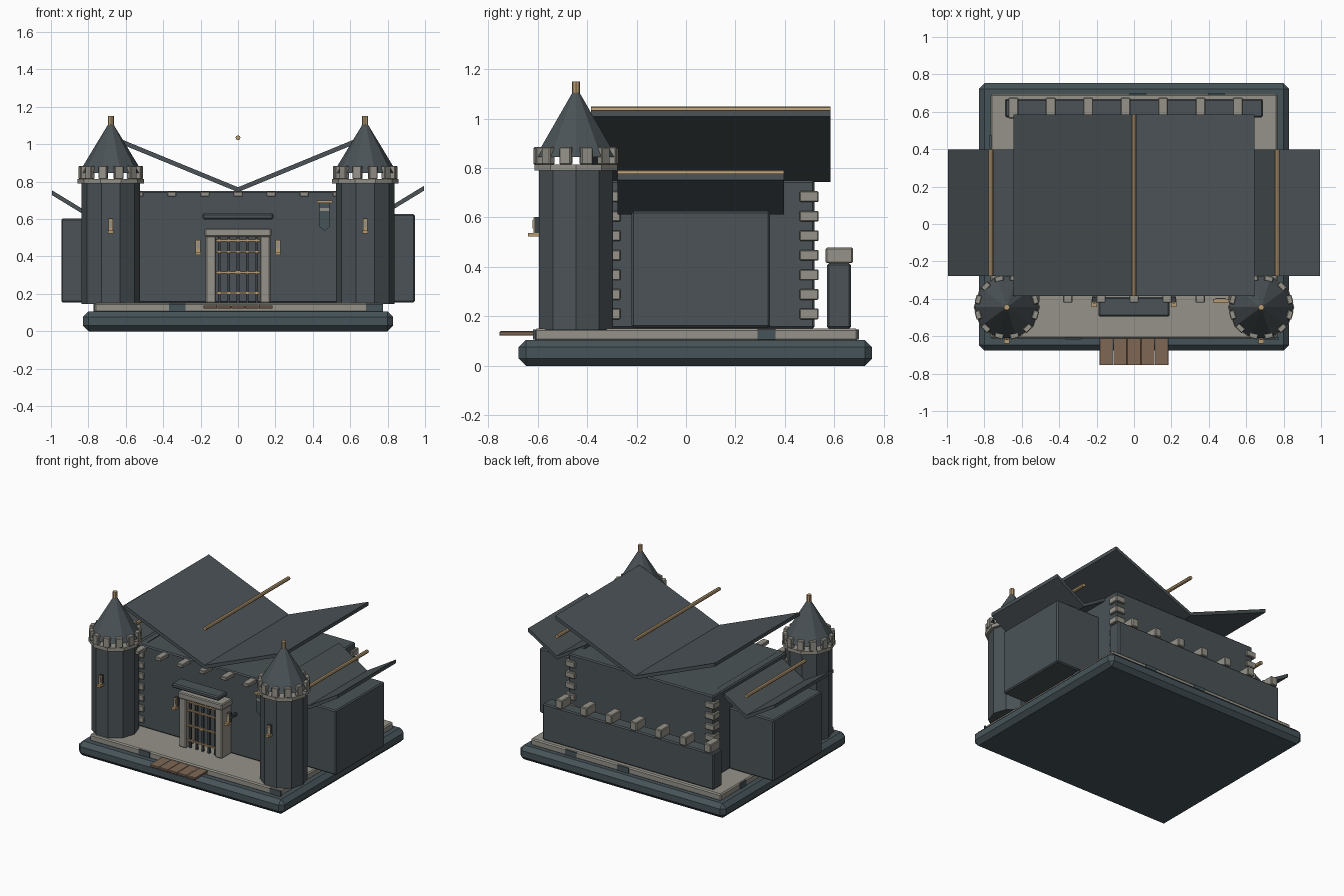
import bpy, bmesh, math
from mathutils import Matrix

old = bpy.data.objects.get("Cube")
if old:
    bpy.data.objects.remove(old, do_unlink=True)


def material(name, r, g, b):
    m = bpy.data.materials.new(name)
    m.use_nodes = True
    m.diffuse_color = (r, g, b, 1)
    m.node_tree.nodes["Principled BSDF"].inputs["Base Color"].default_value = (r, g, b, 1)
    return m


SLATE = material("slate", .07, .086, .094)
BASE = material("blue_slate", .062, .088, .1)
STONE = material("pale_stone", .3, .29, .25)
GOLD = material("tan_metal", .48, .33, .17)
WOOD = material("brown_wood", .21, .135, .088)
IRON = material("dark_iron", .045, .052, .058)


def finish(name, bm, mat, bevel=0):
    mesh = bpy.data.meshes.new(name)
    bm.to_mesh(mesh)
    bm.free()
    mesh.materials.append(mat)
    ob = bpy.data.objects.new(name, mesh)
    bpy.context.collection.objects.link(ob)
    if bevel:
        mod = ob.modifiers.new("edge_bevel", 'BEVEL')
        mod.width = bevel
        mod.segments = 1
    return ob


def add_box(bm, x, y, z):
    """Add a box spanning the ranges x, y and z."""
    spans = (x, y, z)
    size = Matrix.Diagonal([b - a for a, b in spans] + [1])
    centre = Matrix.Translation([(a + b) / 2 for a, b in spans])
    bmesh.ops.create_cube(bm, size=1, matrix=centre @ size)


def boxes(name, spans, mat, bevel=0):
    bm = bmesh.new()
    for s in spans:
        add_box(bm, *s)
    return finish(name, bm, mat, bevel)


def around(c, half):
    return (c - half, c + half)


def prism(name, x, y, z, r1, r2, sides, mat, bevel=0):
    bm = bmesh.new()
    place = Matrix.Translation((x, y, (z[0] + z[1]) / 2)) @ Matrix.Rotation(math.pi / 2, 4, 'Z')
    bmesh.ops.create_cone(bm, cap_ends=True, segments=sides, radius1=r1, radius2=r2,
                          depth=z[1] - z[0], matrix=place)
    return finish(name, bm, mat, bevel)


def valley_roof(name, x, z, half, rise, y, thick=.026):
    """Two sloping slabs that meet in a valley at x."""
    bm = bmesh.new()
    profile = [(-half, z + rise), (0, z), (half, z + rise)]
    low = [bm.verts.new((x + px, y[0], pz - thick)) for px, pz in profile]
    high = [bm.verts.new((x + px, y[0], pz)) for px, pz in profile]
    faces = [bm.faces.new((low[i], low[i + 1], high[i + 1], high[i])) for i in (0, 1)]
    ext = bmesh.ops.extrude_face_region(bm, geom=faces, use_keep_orig=True)
    moved = [v for v in ext["geom"] if isinstance(v, bmesh.types.BMVert)]
    bmesh.ops.translate(bm, verts=moved, vec=(0, y[1] - y[0], 0))
    bmesh.ops.recalc_face_normals(bm, faces=bm.faces)
    return finish(name, bm, SLATE)


def ridge(name, x, y, z):
    bm = bmesh.new()
    place = Matrix.Translation((x, sum(y) / 2, z)) @ Matrix.Rotation(math.pi / 2, 4, 'X')
    bmesh.ops.create_cone(bm, cap_ends=True, segments=8, radius1=.013, radius2=.013,
                          depth=y[1] - y[0], matrix=place)
    finish(name, bm, GOLD)


# Foundation and courtyard paving
boxes("foundation", [((-.83, .83), (-.677, .753), (0, .105))], BASE, .03)
boxes("paving", [((-.767, .767), (-.613, .695), (.1, .15))], STONE, .008)
patches = [(around(x, .045), around(y, .006), (.107, .146))
           for x, y in ((-.325, -.612), (.73, -.612), (.02, .694), (.44, .694))]
patches += [(around(x, .006), around(y, .036), (.107, .146))
            for x, y in ((.766, .325), (-.766, .44))]
boxes("dark_paving_stones", patches, BASE)

# Main hall with corner stones and front corbels
boxes("hall", [((-.585, .585), (-.325, .52), (.15, .75))], SLATE, .008)
quoins = [(around(x, .038), around(y, .038), around(.21 + i * .079, .022))
          for x in (-.563, .563) for y in (-.303, .498) for i in range(7)]
boxes("corner_stones", quoins, STONE, .004)
boxes("front_corbels", [(around(i * .177, .025), (-.42, -.325), (.72, .746))
                        for i in range(-3, 4)], STONE, .004)
valley_roof("hall_roof", 0, .77, .645, .265, (-.385, .585))
ridge("hall_ridge", 0, (-.385, .585), 1.035)

# Rear curtain wall with merlons
boxes("rear_wall", [((-.69, .69), (.57, .668), (.15, .415))], SLATE, .008)
boxes("rear_merlons", [(around(-.645 + i * .2, .027), (.565, .675), (.415, .478))
                       for i in range(7)], STONE, .005)


# Lantern: backing, front plate and small tray
def lantern(name, x, y, z):
    boxes(name + "_backing", [(around(x, .012), (y - .018, y + .01), (z, z + .072))], IRON)
    boxes(name + "_plate", [(around(x, .013), (y - .022, y - .018), (z, z + .07))], GOLD)
    boxes(name + "_glass", [(around(x, .007), (y - .026, y - .022), (z + .025, z + .06))], STONE)
    boxes(name + "_tray", [(around(x, .014), (y - .044, y), (z - .008, z + .008))], GOLD)


# Wings and towers on both sides
for side, s, top in (("left", 1, .626), ("right", -1, .602)):
    cx = s * .765
    boxes(side + "_wing", [(around(cx, .18), (-.22, .34), (.155, top))], SLATE, .008)
    valley_roof(side + "_wing_roof", cx, top + .012, .23, .14, (-.277, .397))
    ridge(side + "_wing_ridge", cx, (-.277, .397), top + .152)

    tx, ty = s * .68, -.445
    prism(side + "_tower", tx, ty, (.145, .795), .157, .157, 10, SLATE)
    prism(side + "_tower_collar", tx, ty, (.79, .815), .177, .177, 10, STONE)
    bm = bmesh.new()
    for i in range(12):
        turn = Matrix.Rotation(math.tau * (i + .5) / 12, 4, 'Z')
        place = Matrix.Translation((tx, ty, .849)) @ turn @ Matrix.Translation((.158, 0, 0))
        bmesh.ops.create_cube(bm, size=1, matrix=place @ Matrix.Diagonal((.03, .048, .07, 1)))
    finish(side + "_tower_merlons", bm, STONE, .004)
    prism(side + "_tower_roof", tx, ty, (.845, 1.11), .172, .012, 10, SLATE)
    prism(side + "_finial", tx, ty, (1.09, 1.15), .016, .016, 8, GOLD)
    lantern(side + "_tower_lantern", tx, -.595, .53)
    lantern(side + "_gate_lantern", s * .213, -.4, .417)
    boxes(side + "_lantern_bracket", [(around(s * .213, .008), (-.4, -.32), (.44, .46))], IRON)

# Gateway: frame, hood and grille
boxes("gate_jambs", [(around(s * .145, .028), (-.434, -.32), (.15, .51)) for s in (-1, 1)],
      STONE, .006)
boxes("gate_lintel", [((-.178, .178), (-.44, -.32), (.505, .55))], STONE, .006)
boxes("gate_hood", [((-.19, .19), (-.495, -.39), (.598, .63))], SLATE, .008)
boxes("gate_bars", [(around(x, .007), (-.41, -.395), (.15, .505))
                    for x in (-.1, -.05, 0, .05, .1)], IRON)
boxes("gate_crossbars", [((-.117, .117), (-.418, -.404), around(z, .005))
                         for z in (.205, .315, .425, .485)], GOLD)
boxes("gate_latch", [(around(0, .014), (-.424, -.41), around(.315, .009))], GOLD)

# Plank bridge with pale strips
boxes("bridge_planks", [(around(i * .074, .0365), (-.755, -.6), (.122, .138))
                        for i in range(-2, 3)], WOOD, .002)
boxes("bridge_strips", [(around(x, .003), (-.75, -.61), (.13, .14)) for x in (-.115, .115)], STONE)

# Pointed hanging banner with rod
bm = bmesh.new()
outline = [(.435, .69), (.435, .56), (.463, .535), (.49, .56), (.49, .69)]
face = bm.faces.new([bm.verts.new((x, -.408, z)) for x, z in outline])
ext = bmesh.ops.extrude_face_region(bm, geom=[face], use_keep_orig=True)
bmesh.ops.translate(bm, verts=[v for v in ext["geom"] if isinstance(v, bmesh.types.BMVert)],
                    vec=(0, .012, 0))
bmesh.ops.recalc_face_normals(bm, faces=bm.faces)
finish("banner", bm, BASE)
boxes("banner_rod", [((.422, .505), (-.42, -.4), (.686, .698))], GOLD)
boxes("banner_band", [((.435, .49), (-.413, -.408), (.643, .66))], STONE)
